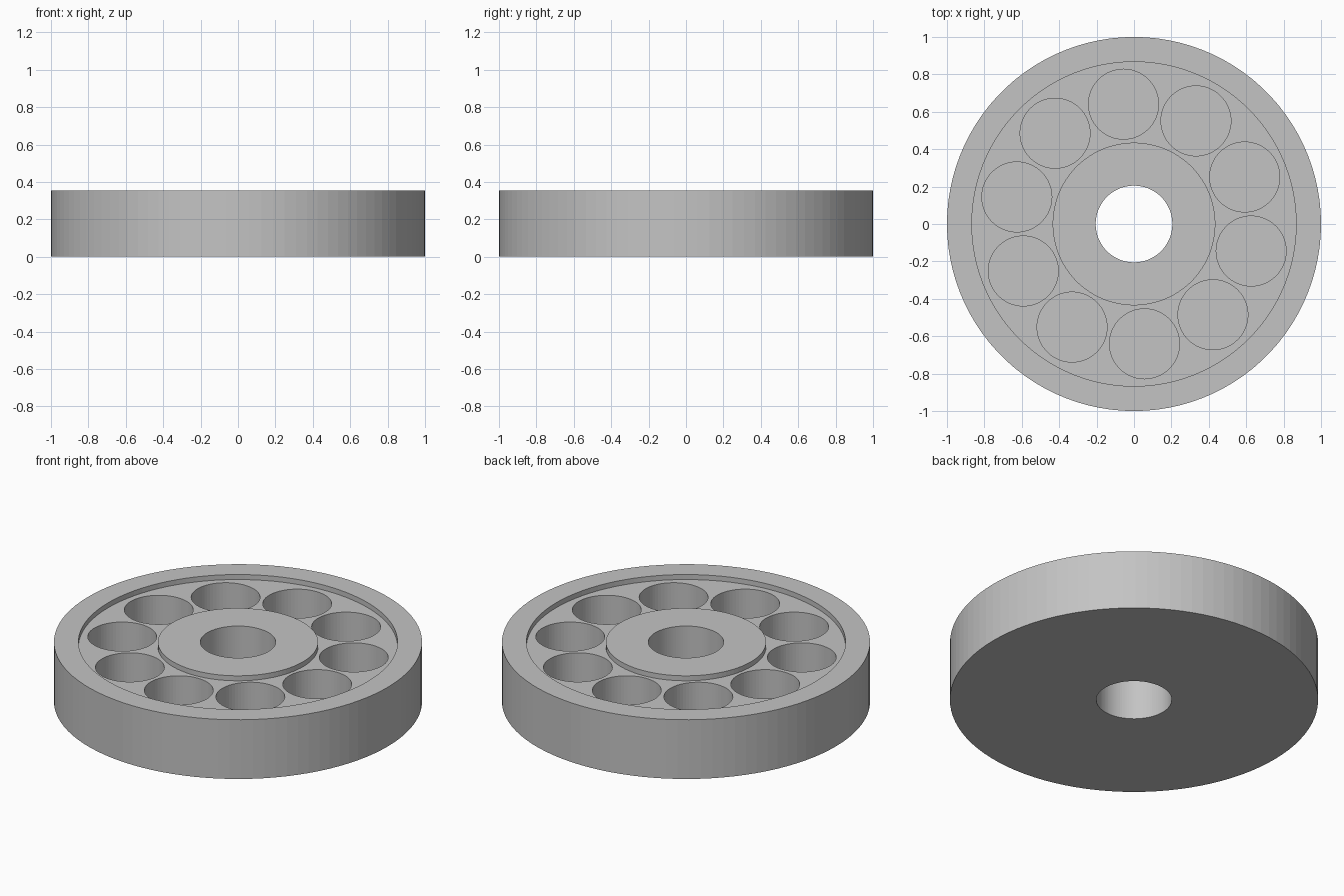
import bpy, bmesh
from math import radians, cos, sin, tau
from mathutils import Matrix

cube = bpy.data.objects.get("Cube")
if cube:
    bpy.data.objects.remove(cube)

HEIGHT, FLOOR = 0.355, 0.325
BORE, HUB, RIM = 0.205, 0.435, 0.867
POCKETS, POCKET_R, PITCH_R, POCKET_BASE = 10, 0.187, 0.643, 0.04
SEGMENTS = 100

grey = bpy.data.materials.new("plain grey")
grey.use_nodes = True
colour = (0.55, 0.55, 0.55, 1)
grey.diffuse_color = colour
grey.node_tree.nodes["Principled BSDF"].inputs["Base Color"].default_value = colour


def make_object(name, bm):
    bmesh.ops.recalc_face_normals(bm, faces=bm.faces)
    mesh = bpy.data.meshes.new(name)
    bm.to_mesh(mesh)
    bm.free()
    mesh.materials.append(grey)
    obj = bpy.data.objects.new(name, mesh)
    bpy.context.collection.objects.link(obj)
    return obj


# Ring body: closed profile turned around the z axis
profile = [(BORE, 0), (1, 0), (1, HEIGHT), (RIM, HEIGHT), (RIM, FLOOR),
           (HUB, FLOOR), (HUB, HEIGHT), (BORE, HEIGHT)]
bm = bmesh.new()
verts = [bm.verts.new((r, 0, z)) for r, z in profile]
edges = [bm.edges.new((v, verts[i - 1])) for i, v in enumerate(verts)]
bmesh.ops.spin(bm, geom=verts + edges, cent=(0, 0, 0), axis=(0, 0, 1),
               angle=tau, steps=SEGMENTS, use_merge=True)
bmesh.ops.remove_doubles(bm, verts=bm.verts, dist=0.0001)
body = make_object("bearing_body", bm)

# Blind pockets for the rollers, cut from the recessed floor
bm = bmesh.new()
for i in range(POCKETS):
    a = radians(95) + i * tau / POCKETS
    place = Matrix.Translation((PITCH_R * cos(a), PITCH_R * sin(a),
                                (POCKET_BASE + HEIGHT + 0.1) / 2))
    bmesh.ops.create_cone(bm, cap_ends=True, segments=64, radius1=POCKET_R,
                          radius2=POCKET_R, depth=HEIGHT + 0.1 - POCKET_BASE,
                          matrix=place)
cutter = make_object("pocket_cutter", bm)
cutter.hide_render = True

cut = body.modifiers.new("pockets", 'BOOLEAN')
cut.operation = 'DIFFERENCE'
cut.solver = 'EXACT'
cut.object = cutter
bpy.context.view_layer.objects.active = body
body.select_set(True)
bpy.ops.object.modifier_apply(modifier=cut.name)
bpy.data.objects.remove(cutter)
